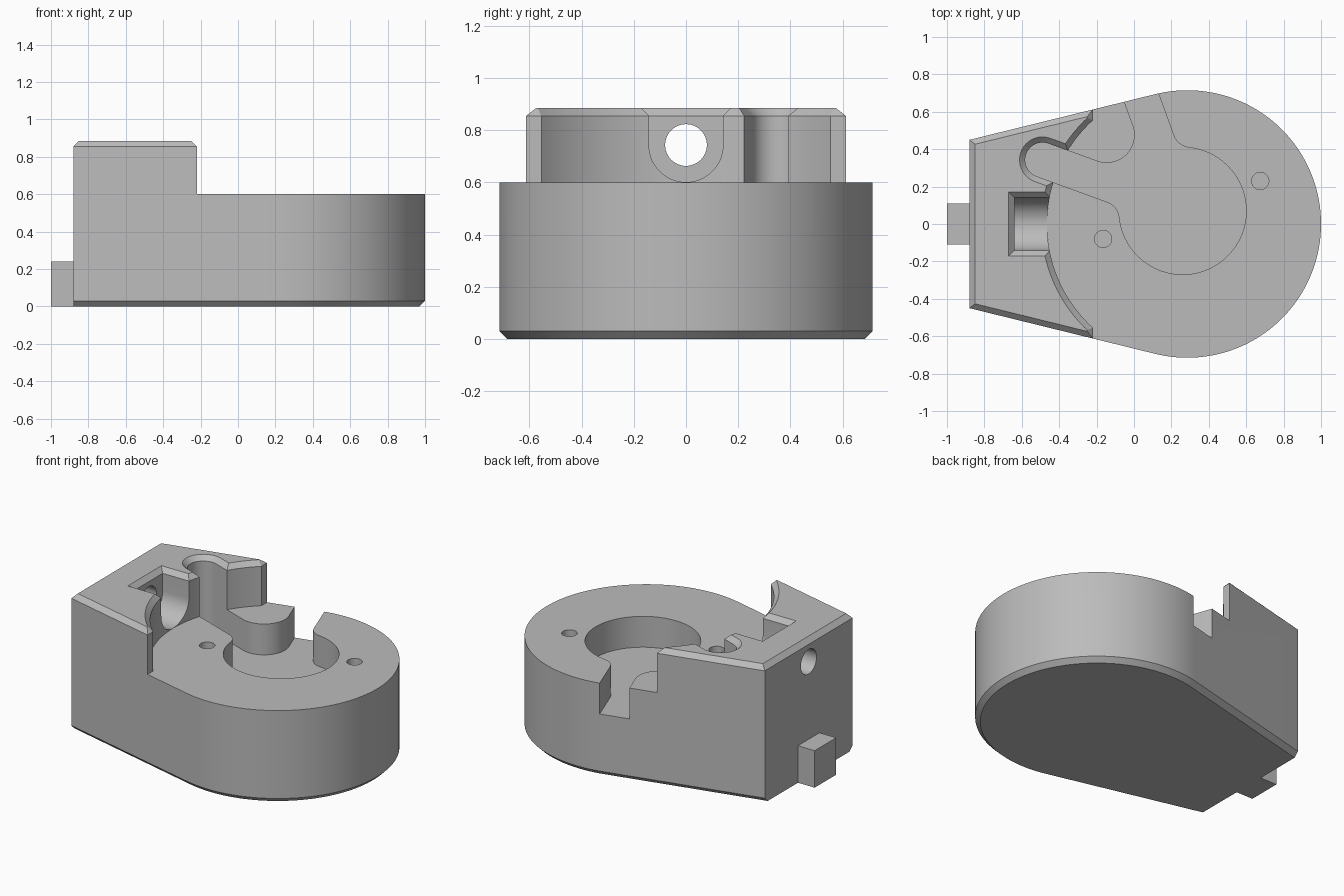
import bpy, bmesh, math
from mathutils import Vector

if "Cube" in bpy.data.objects:
    bpy.data.objects.remove(bpy.data.objects["Cube"])

grey = bpy.data.materials.new("plain grey")
grey.use_nodes = True
GREY = (0.5, 0.5, 0.5, 1)
grey.diffuse_color = GREY
grey.node_tree.nodes["Principled BSDF"].inputs["Base Color"].default_value = GREY

TOP, DECK, FLOOR, CH = 0.885, 0.6, 0.4, 0.03   # heights and chamfer size
OVER = 0.01                                    # how far cutters stick out
C, R = Vector((0.285, 0)), 0.715               # round end of the body
P, PR = Vector((0.26, 0.07)), 0.34             # round pocket
H = 0.093                                      # half width of the channels


def polar(a, r=1.0):
    return Vector((math.cos(math.radians(a)), math.sin(math.radians(a)))) * r


def arc(c, r, a0, a1, n=24):
    return [c + polar(a0 + (a1 - a0) * i / n, r) for i in range(n + 1)]


def loft(name, sections, axes="xyz"):
    """Join equal-length outlines given as (level, points) and cap both ends."""
    bm = bmesh.new()
    rings = []
    for level, pts in sections:
        ring = []
        for u, v in pts:
            co = (u, v, level) if axes == "xyz" else (level, u, v) if axes == "yzx" else (u, level, v)
            ring.append(bm.verts.new(co))
        rings.append(ring)
    n = len(rings[0])
    for a, b in zip(rings, rings[1:]):
        for i in range(n):
            j = (i + 1) % n
            bm.faces.new((a[i], a[j], b[j], b[i]))
    bm.faces.new(rings[0][::-1])
    bm.faces.new(rings[-1])
    bmesh.ops.recalc_face_normals(bm, faces=bm.faces)
    mesh = bpy.data.meshes.new(name)
    bm.to_mesh(mesh)
    bm.free()
    mesh.materials.append(grey)
    ob = bpy.data.objects.new(name, mesh)
    bpy.context.collection.objects.link(ob)
    return ob


def cut(target, cutter):
    cutter.hide_render = True
    mod = target.modifiers.new("cut", "BOOLEAN")
    mod.operation, mod.solver, mod.object = "DIFFERENCE", "EXACT", cutter
    bpy.context.view_layer.objects.active = target
    bpy.ops.object.modifier_apply(modifier=mod.name)
    bpy.data.objects.remove(cutter)


# Body: a round end with two tangent sides running to a flat back
corner = Vector((-0.88, 0.45)) - C
TH = math.degrees(math.atan2(corner.y, corner.x) - math.acos(R / corner.length))


def outline(inset, back):
    n = polar(TH)
    y = (R - inset - (back - C.x) * n.x) / n.y
    return arc(C, R - inset, -TH, TH, 96) + [Vector((back, y)), Vector((back, -y))]


body = loft("body", [(0, outline(CH, -0.88)), (CH, outline(0, -0.88)),
                     (TOP - CH, outline(0, -0.88)), (TOP, outline(CH, -0.85))])

# Lower deck: remove the upper part ahead of the raised block, chamfering its rim
e = CH + OVER
cut(body, loft("deck_cutter", [(s, [(-0.22, DECK), (1.2, DECK), (1.2, TOP + OVER),
                                    (-0.22 - e, TOP + OVER), (-0.22, TOP - CH)])
                               for s in (-1, 1)], "xzy"))
cut(body, loft("round_cutter", [(z, arc(C, 0.75 + d, 0, 357.5, 143))
                                for z, d in ((DECK, 0), (TOP - CH, 0), (TOP + OVER, e))]))

# Channels: slot end, pocket and side exit joined by fillets
F = 0.1
along = math.sqrt((PR + F) ** 2 - (H + F) ** 2)
turn = math.degrees(math.atan2(H + F, along))
end = P + polar(160, 0.797)
island = P + polar(135, (H + 0.15) / math.sin(math.radians(25)))
a, b = 160 + turn, 110 - turn
channel = (arc(end, H, 70, 250)
           + arc(P + polar(a, PR + F), F, 70, a - 180, 12)
           + arc(P, PR, a, b + 360, 64)
           + arc(P + polar(b, PR + F), F, b + 180, 200, 12)
           + [P + polar(110, 0.9) + polar(20, H), P + polar(110, 0.9) + polar(200, H)]
           + arc(island, 0.15, 20, -110))
cut(body, loft("channel_cutter", [(FLOOR, channel), (1, channel)]))


def slot(r):
    far = end + polar(-20, 0.35)
    return arc(end, r, 70, 250) + [far + polar(250, r), far + polar(70, r)]


cut(body, loft("slot_rim_cutter", [(TOP - CH, slot(H)), (TOP + OVER, slot(H + e))]))

# Trough with a rounded floor, its chamfered rim and the bore behind it
TR = 0.142
axis = Vector((0, DECK + TR + 0.001))
trough = arc(axis, TR, 180, 360, 32) + [Vector((TR, 1)), Vector((-TR, 1))]
cut(body, loft("trough_cutter", [(-0.64, trough), (-0.3, trough)], "yzx"))
cut(body, loft("trough_rim_cutter",
               [(z, [(-0.64 - d, -TR - d), (-0.3, -TR - d), (-0.3, TR + d), (-0.64 - d, TR + d)])
                for z, d in ((TOP - CH, 0), (TOP + OVER, e))]))
bore = arc(axis, 0.08, 0, 352.5, 47)
cut(body, loft("bore_cutter", [(-1, bore), (-0.55, bore)], "yzx"))

# Two small pin holes in the deck
for spot in ((0.675, 0.23), (-0.165, -0.08)):
    ring = arc(Vector(spot), 0.046, 0, 348.75, 31)
    cut(body, loft("pin_cutter", [(FLOOR, ring), (0.7, ring)]))

# Locating tab at the back
tab = [(-1, -0.11), (-0.88, -0.11), (-0.88, 0.11), (-1, 0.11)]
loft("locating_tab", [(0, tab), (0.24, tab)])

bpy.ops.object.select_all(action="DESELECT")
body.select_set(True)
bpy.context.view_layer.objects.active = body
bpy.ops.object.shade_smooth_by_angle(angle=math.radians(25))
